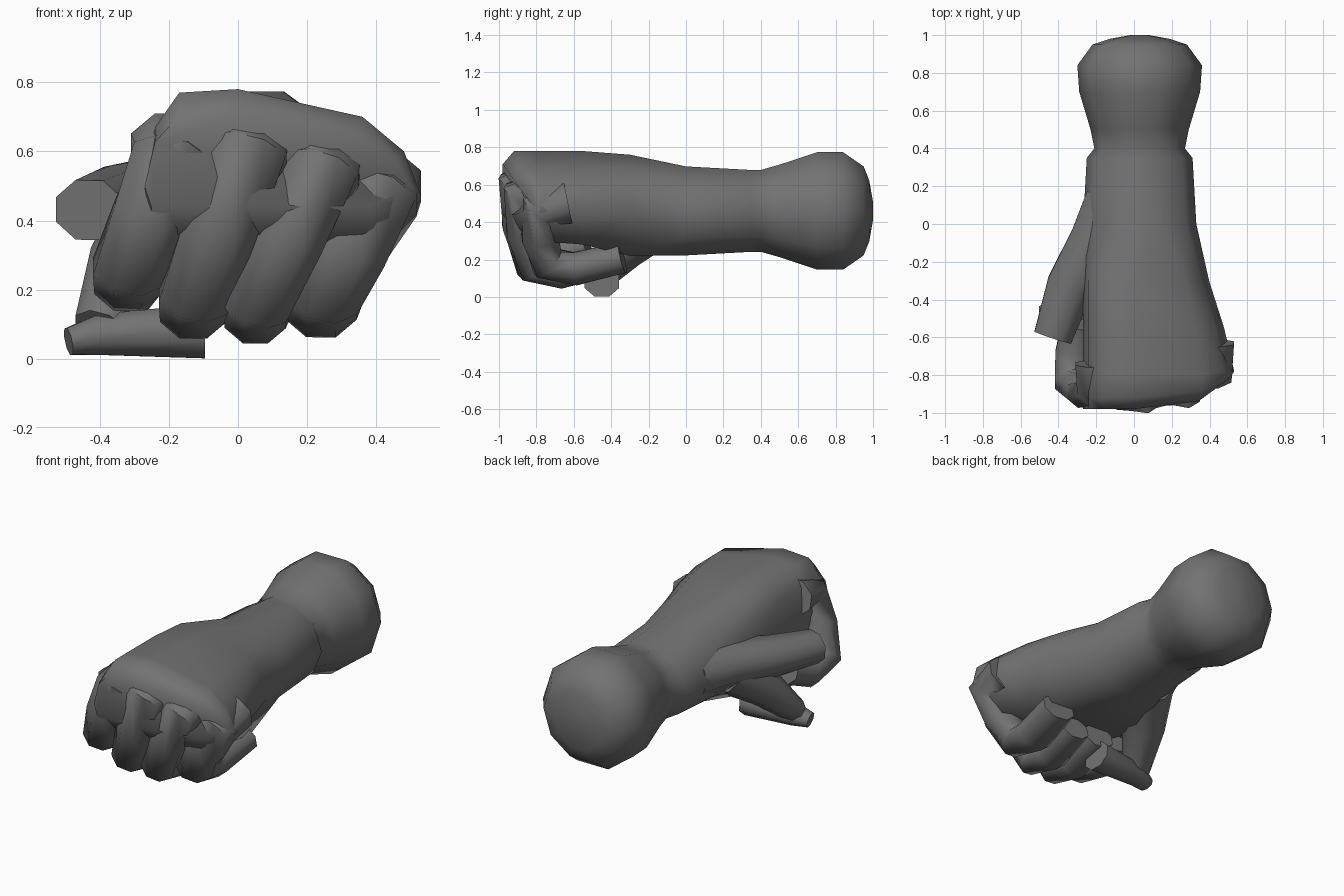
import bpy, bmesh, math
from mathutils import Vector

default_cube = bpy.data.objects.get("Cube")
if default_cube:
    bpy.data.objects.remove(default_cube, do_unlink=True)

shade = .17
plain_grey = bpy.data.materials.new("plain grey")
plain_grey.use_nodes = True
plain_grey.diffuse_color = (shade, shade, shade, 1)
shader = plain_grey.node_tree.nodes["Principled BSDF"]
shader.inputs["Base Color"].default_value = plain_grey.diffuse_color


def loft(name, rings):
    """Skin a list of equal-length point rings and cap both ends."""
    bm = bmesh.new()
    loops = [[bm.verts.new(point) for point in ring] for ring in rings]
    for near, far in zip(loops, loops[1:]):
        for i in range(len(near)):
            bm.faces.new((near[i - 1], near[i], far[i], far[i - 1]))
    bm.faces.new(loops[0])
    bm.faces.new(loops[-1])
    bmesh.ops.recalc_face_normals(bm, faces=bm.faces)
    mesh = bpy.data.meshes.new(name)
    bm.to_mesh(mesh)
    bm.free()
    mesh.materials.append(plain_grey)
    part = bpy.data.objects.new(name, mesh)
    bpy.context.collection.objects.link(part)
    bpy.ops.object.select_all(action='DESELECT')
    part.select_set(True)
    bpy.context.view_layer.objects.active = part
    bpy.ops.object.shade_smooth_by_angle(angle=math.radians(60))


def tube(name, points, start_radius, end_radius, side_axis=(1, 0, 0), sides=8):
    """Slightly flattened tube along the points, tapering evenly."""
    points = [Vector(point) for point in points]
    last = len(points) - 1
    rings = []
    for i, centre in enumerate(points):
        tangent = (points[min(i + 1, last)] - points[max(i - 1, 0)]).normalized()
        side = Vector(side_axis)
        side = (side - tangent * side.dot(tangent)).normalized()
        depth = side.cross(tangent) * .85
        radius = start_radius + (end_radius - start_radius) * i / last
        angles = [math.tau * (k + .5) / sides for k in range(sides)]
        rings.append([centre + (side * math.cos(a) + depth * math.sin(a)) * radius
                      for a in angles])
    loft(name, rings)


def arm_ring(y, half_width, half_height):
    """Ten-sided oval section, starting at its upper left-hand corner."""
    angles = [math.radians(108 - 36 * k) for k in range(10)]
    return [(.03 + half_width * math.cos(a), y, .46 + half_height * math.sin(a))
            for a in angles]


# Section through the knuckles, clockwise from the same corner
knuckle_section = [(-.17, .77), (0, .78), (.36, .7), (.48, .6), (.53, .46),
                   (.4, .3), (.1, .3), (-.25, .3), (-.27, .5), (-.24, .67)]


def palm_ring(y, width, height, depth, lag):
    """Knuckle section scaled about its middle; lag sets the outer side back."""
    middle = .5
    ring = []
    for x, z in knuckle_section:
        outer = max(x, 0)
        above, below = max(z - middle, 0), min(z - middle, 0)
        ring.append((min(x, 0) + outer * width, y + max(x - .3, 0) * lag,
                     middle + above * height + below * depth))
    return ring


# Stump, wrist, forearm and palm in one skin
stump = [arm_ring(1, .05, .05), arm_ring(.98, .16, .17), arm_ring(.95, .25, .25),
         arm_ring(.84, .33, .33), arm_ring(.7, .32, .33)]
wrist = [arm_ring(.5, .26, .26), arm_ring(.4, .24, .23)]
forearm = [arm_ring(.35, .28, .23), arm_ring(0, .3, .25)]
palm = [palm_ring(-.3, .75, .93, 1.4, 0), palm_ring(-.55, .9, 1, 1.1, 0),
        palm_ring(-.8, 1, 1, 1, .1), palm_ring(-.92, 1, 1, .7, .6),
        palm_ring(-.98, .95, .75, .3, .7)]
loft("forearm_and_palm", stump + wrist + forearm + palm)


def finger(name, knuckle, fold, radius, reach):
    """Finger dropping from its knuckle to a fold, then curling back."""
    knuckle, fold = Vector(knuckle), Vector(fold)
    root = knuckle + Vector((0, .15, .03))
    joint = knuckle.lerp(fold, .5) + Vector((0, -.02, 0))
    curl = fold + Vector((0, .15, -.03))
    tip = fold + Vector((.03, reach, .03))
    tube(name, [root, knuckle, joint, fold, curl, tip], radius, radius * .75)


finger("index_finger", (-.19, -.89, .58), (-.32, -.83, .25), .13, .3)
finger("middle_finger", (.03, -.91, .6), (-.13, -.83, .17), .13, .4)
finger("ring_finger", (.25, -.89, .55), (.05, -.82, .15), .12, .4)
finger("little_finger", (.4, -.78, .47), (.24, -.74, .18), .14, .4)

# Thumb jutting from the side of the palm
tube("thumb", [(-.1, .1, .46), (-.2, -.1, .46), (-.34, -.33, .45),
               (-.43, -.6, .43)], .18, .11)

# Fold hanging under the thumb, and the tip tucked beneath the fingers
tube("thumb_fold", [(-.2, -.15, .4), (-.32, -.3, .26), (-.4, -.46, .09)],
     .17, .08)
tube("tucked_tip", [(-.49, -.48, .05), (-.4, -.46, .07), (-.1, -.45, .08)],
     .05, .1, side_axis=(0, 1, 0))
